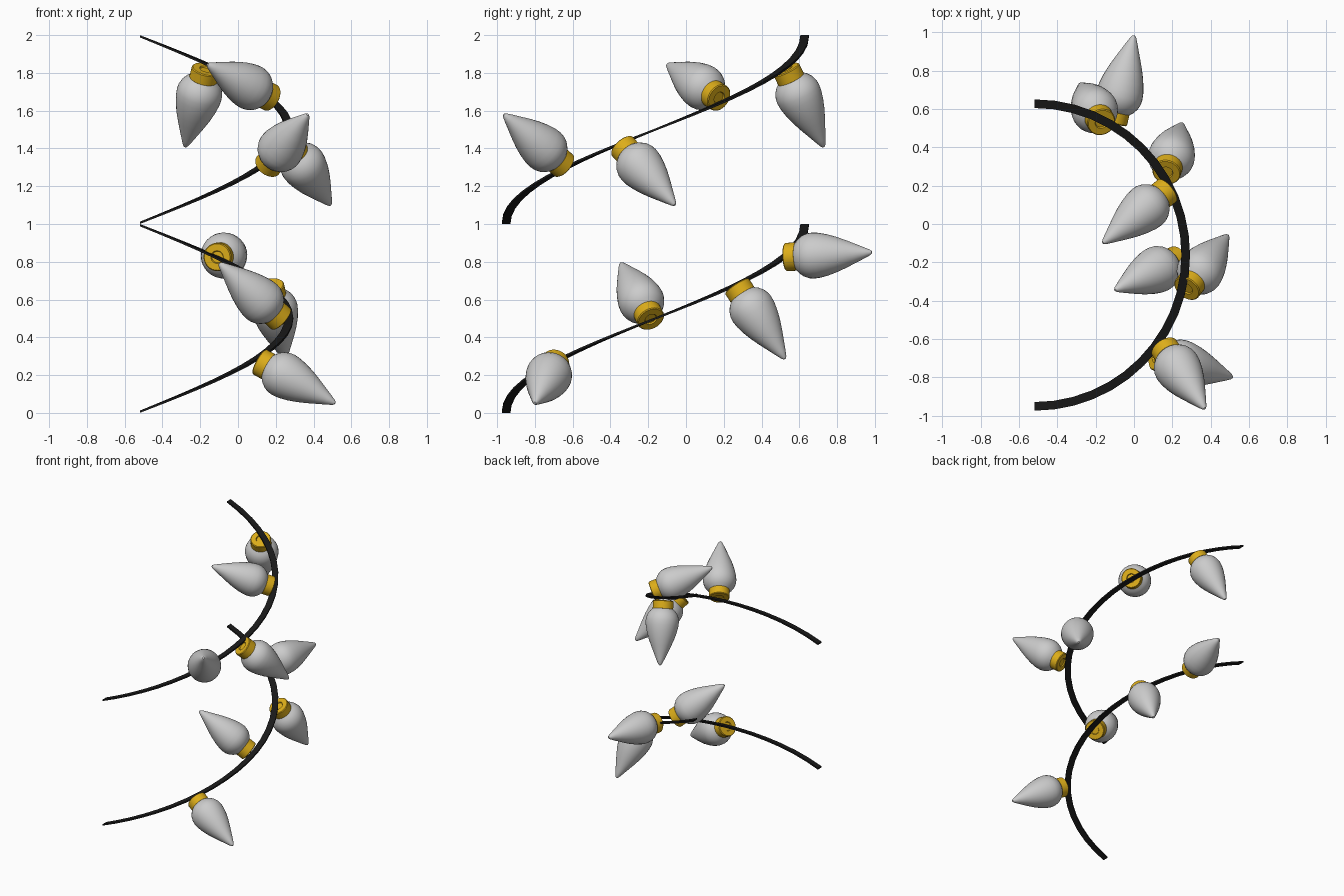
import bpy, bmesh, math
from mathutils import Vector

if "Cube" in bpy.data.objects:
    bpy.data.objects.remove(bpy.data.objects["Cube"])

def material(name, rgb):
    m = bpy.data.materials.new(name)
    m.diffuse_color = (*rgb, 1)
    m.use_nodes = True
    m.node_tree.nodes["Principled BSDF"].inputs["Base Color"].default_value = m.diffuse_color
    return m

BLACK = material("black_cable", (0.01, 0.01, 0.01))
GOLD = material("gold_socket", (0.72, 0.42, 0.01))

def finish(name, bm, mat=None, smooth=None):
    bmesh.ops.recalc_face_normals(bm, faces=bm.faces)
    me = bpy.data.meshes.new(name)
    bm.to_mesh(me)
    bm.free()
    ob = bpy.data.objects.new(name, me)
    bpy.context.collection.objects.link(ob)
    if mat:
        me.materials.append(mat)
    if smooth:
        bpy.ops.object.select_all(action='DESELECT')
        ob.select_set(True)
        bpy.context.view_layer.objects.active = ob
        bpy.ops.object.shade_smooth_by_angle(angle=math.radians(smooth))
    return ob

def lathe(name, profile, mat=None, seg=32):
    """Spin (radius, height) points round z."""
    bm = bmesh.new()
    vs = [bm.verts.new((r, 0, z)) for r, z in profile]
    es = [bm.edges.new(p) for p in zip(vs, vs[1:])]
    bmesh.ops.spin(bm, geom=vs + es, axis=(0, 0, 1), cent=(0, 0, 0),
                   angle=2 * math.pi, steps=seg, use_duplicate=False)
    bmesh.ops.remove_doubles(bm, verts=bm.verts, dist=0.0005)
    return finish(name, bm, mat, 35)

# Cable: flat strip climbing one unit round half a turn
def cable(name, z0, steps=24, width=0.045, thick=0.012):
    bm = bmesh.new()
    rings = []
    for i in range(steps + 1):
        t = i / steps
        a = math.pi * t
        z = z0 + thick / 2 + t * (1 - thick)
        ring = []
        for dr, dz in ((-1, -1), (1, -1), (1, 1), (-1, 1)):
            r = 0.79 + dr * width / 2
            ring.append(bm.verts.new((-0.52 + r * math.sin(a),
                                      -0.162 - r * math.cos(a),
                                      z + dz * thick / 2)))
        rings.append(ring)
    for a, b in zip(rings, rings[1:]):
        for k in range(4):
            bm.faces.new((a[k], a[(k + 1) % 4], b[(k + 1) % 4], b[k]))
    bm.faces.new(rings[0])
    bm.faces.new(rings[-1])
    finish(name, bm, BLACK)

cable("lower_cable", 0)
cable("upper_cable", 1)

# Bulb and socket profiles along the bulb axis
LENGTH = 0.472
BULB = [(0, .055), (.072, .058), (.092, .075), (.109, .098), (.119, .125),
        (.122, .15), (.119, .185), (.109, .23), (.093, .28), (.073, .33),
        (.051, .38), (.029, .43), (.015, .46), (.007, .47), (0, LENGTH)]
SOCKET = [(0, .008), (.03, .008), (.034, 0), (.07, 0), (.075, .005),
          (.075, .06), (.07, .065), (0, .065)]

# Socket base point and bulb tip of each light
LIGHTS = [((.115, -.69, .27), (.515, -.80, .05)),
          ((.23, -.185, .495), (-.10, -.345, .793)),
          ((.17, .27, .67), (.25, .525, .285)),
          ((-.11, .53, .825), (0, .985, .85)),
          ((.15, -.635, 1.30), (.37, -.965, 1.58)),
          ((.27, -.345, 1.42), (.49, -.058, 1.10)),
          ((.18, .18, 1.665), (-.163, -.10, 1.845)),
          ((-.17, .53, 1.82), (-.28, .73, 1.407))]

for i, (base, tip) in enumerate(LIGHTS, 1):
    axis = (Vector(tip) - Vector(base)).normalized()
    origin = Vector(tip) - axis * LENGTH
    for ob in (lathe(f"bulb_{i}", BULB), lathe(f"socket_{i}", SOCKET, GOLD)):
        ob.rotation_mode = 'QUATERNION'
        ob.rotation_quaternion = axis.to_track_quat('Z', 'Y')
        ob.location = origin
